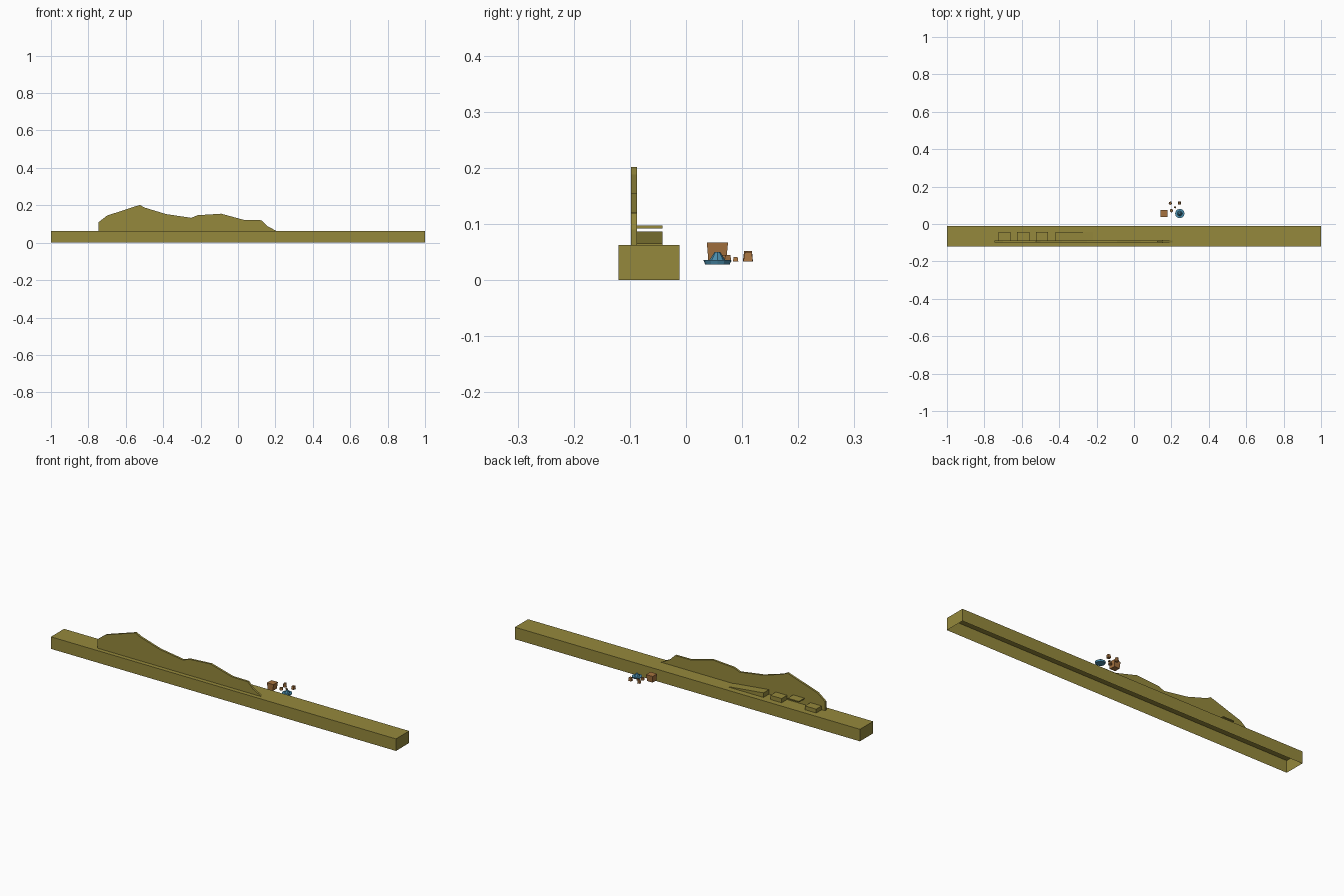
import bpy, bmesh, math, random
from mathutils import Matrix

if "Cube" in bpy.data.objects:
    bpy.data.objects.remove(bpy.data.objects["Cube"])
random.seed(4)

def material(name, rgb):
    m = bpy.data.materials.new(name)
    m.diffuse_color = (*rgb, 1)
    m.use_nodes = True
    m.node_tree.nodes["Principled BSDF"].inputs["Base Color"].default_value = m.diffuse_color
    return m

OLIVE = material("olive", (0.30, 0.25, 0.045))
BROWN = material("brown", (0.38, 0.17, 0.05))
BLUE = material("blue", (0.07, 0.27, 0.42))

def finish(bm, name, mat):
    bmesh.ops.recalc_face_normals(bm, faces=bm.faces)
    me = bpy.data.meshes.new(name)
    bm.to_mesh(me)
    bm.free()
    me.materials.append(mat)
    ob = bpy.data.objects.new(name, me)
    bpy.context.collection.objects.link(ob)
    return ob

def prism(name, profile, y0, y1, mat):
    """Extrude an x-z profile along y."""
    bm = bmesh.new()
    face = bm.faces.new([bm.verts.new((x, y0, z)) for x, z in profile])
    ext = bmesh.ops.extrude_face_region(bm, geom=[face])["geom"]
    bmesh.ops.translate(bm, vec=(0, y1 - y0, 0),
                        verts=[v for v in ext if isinstance(v, bmesh.types.BMVert)])
    return finish(bm, name, mat)

def box(name, x0, x1, y0, y1, z0, z1, mat):
    return prism(name, [(x0, z0), (x1, z0), (x1, z1), (x0, z1)], y0, y1, mat)

def chunk(name, x, y, z0, z1, r0, r1, sides, turn, mat, jitter=0.0):
    """Low-poly tapered lump."""
    bm = bmesh.new()
    bmesh.ops.create_cone(bm, cap_ends=True, segments=sides, radius1=r0, radius2=r1,
                          depth=z1 - z0, matrix=Matrix.Translation((x, y, (z0 + z1) / 2))
                          @ Matrix.Rotation(turn, 4, 'Z'))
    for v in bm.verts:
        v.co.x += random.uniform(-jitter, jitter)
        v.co.y += random.uniform(-jitter, jitter)
    return finish(bm, name, mat)

# Long base: a thin shell open underneath
TOP = 0.063
bm = bmesh.new()
bmesh.ops.create_cube(bm, size=1, matrix=Matrix.Translation((0, -0.066, TOP / 2))
                      @ Matrix.Diagonal((2, 0.109, TOP, 1)))
bm.normal_update()
bmesh.ops.delete(bm, geom=[f for f in bm.faces if f.normal.z < -0.5], context='FACES_ONLY')
me_base = finish(bm, "base_shell", OLIVE)
if me_base.data.polygons[0].center.x and any(
        p.normal.z < -0.5 for p in me_base.data.polygons):
    me_base.data.flip_normals()

# Hill-shaped standing panel
prism("ridge_panel", [(-0.745, TOP), (-0.745, 0.11), (-0.70, 0.145), (-0.525, 0.202),
                      (-0.50, 0.188), (-0.385, 0.153), (-0.25, 0.133), (-0.215, 0.147),
                      (-0.09, 0.155), (0.035, 0.121), (0.125, 0.120), (0.155, 0.09),
                      (0.205, TOP)], -0.098, -0.087, OLIVE)

# Blocks, floating shelf and ramp behind the panel
Y0, Y1 = -0.088, -0.042
box("block_outer", -0.725, -0.66, Y0, Y1, TOP, 0.083, OLIVE)
box("shelf", -0.625, -0.56, Y0, Y1, 0.092, 0.097, OLIVE)
box("block_inner", -0.525, -0.46, Y0, Y1, TOP, 0.085, OLIVE)
prism("ramp", [(-0.42, TOP), (-0.22, TOP), (-0.22, 0.0655), (-0.42, 0.087)], Y0, Y1, OLIVE)

# Large crate, flared at the top
chunk("crate", 0.16, 0.056, 0.033, 0.067, 0.022, 0.026, 4, math.pi / 4, BROWN, 0.001)

# Small scattered lumps
for i, (x, y, z1, r, n) in enumerate([(0.20, 0.072, 0.045, 0.010, 5), (0.194, 0.111, 0.052, 0.010, 5),
                                      (0.219, 0.089, 0.041, 0.006, 4), (0.243, 0.111, 0.050, 0.011, 4)]):
    chunk(f"lump_{i + 1}", x, y, 0.033, z1, r, r * 0.75, n, 0.7, BROWN, 0.001)

# Blue dome with a broad brim
chunk("brim", 0.245, 0.056, 0.028, 0.036, 0.022, 0.025, 12, 0, BLUE)
chunk("crown", 0.245, 0.056, 0.036, 0.050, 0.014, 0.005, 8, 0, BLUE)
